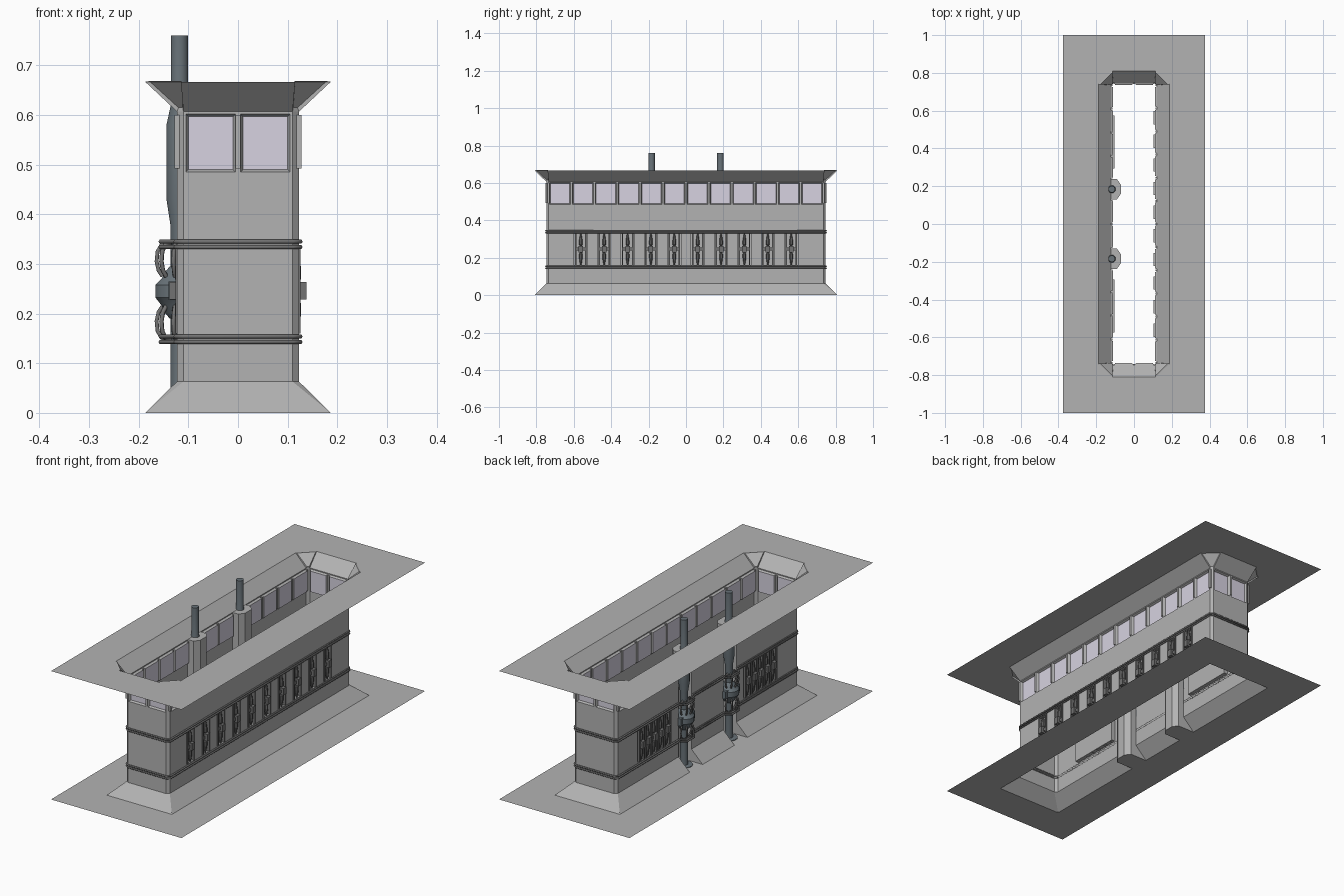
import bpy, bmesh, math
from mathutils import Vector

if "Cube" in bpy.data.objects:
    bpy.data.objects.remove(bpy.data.objects["Cube"])


def mat(name, col):
    m = bpy.data.materials.new(name)
    m.diffuse_color = (*col, 1)
    m.use_nodes = True
    m.node_tree.nodes["Principled BSDF"].inputs["Base Color"].default_value = m.diffuse_color
    return m


WALL = mat("wall_grey", (0.45, 0.45, 0.45))
GLASS = mat("window_glass", (0.68, 0.65, 0.75))
STEEL = mat("pipe_steel", (0.14, 0.17, 0.19))
DARK = mat("dark_metal", (0.17, 0.17, 0.17))


def finish(bm, name, mats, smooth=False):
    me = bpy.data.meshes.new(name)
    bm.to_mesh(me)
    bm.free()
    ob = bpy.data.objects.new(name, me)
    bpy.context.collection.objects.link(ob)
    for m in mats:
        me.materials.append(m)
    if smooth:
        bpy.ops.object.select_all(action='DESELECT')
        bpy.context.view_layer.objects.active = ob
        ob.select_set(True)
        bpy.ops.object.shade_smooth_by_angle(angle=math.radians(35))
    return ob


def face(bm, pts, n, mi=0):
    """Add a polygon whose normal looks along n."""
    f = bm.faces.new([bm.verts.new(p) for p in pts])
    f.material_index = mi
    f.normal_update()
    if f.normal.dot(Vector(n)) < 0:
        f.normal_flip()
    return f


def box(bm, lo, hi):
    x, y, z = zip(lo, hi)
    v = [bm.verts.new((x[i], y[j], z[k])) for i in (0, 1) for j in (0, 1) for k in (0, 1)]
    for q in ((0, 1, 3, 2), (4, 6, 7, 5), (0, 4, 5, 1), (2, 3, 7, 6), (0, 2, 6, 4), (1, 5, 7, 3)):
        bm.faces.new([v[i] for i in q])


def lathe(bm, prof, cx, cy, n=12):
    rings = [[bm.verts.new((cx + r * math.cos(2 * math.pi * (i + .5) / n),
                            cy + r * math.sin(2 * math.pi * (i + .5) / n), z))
              for i in range(n)] for r, z in prof]
    for a, b in zip(rings, rings[1:]):
        for i in range(n):
            j = (i + 1) % n
            bm.faces.new((a[i], a[j], b[j], b[i]))
    bm.faces.new(rings[0][::-1])
    bm.faces.new(rings[-1])


def tubes(name, paths, r, m, closed):
    cu = bpy.data.curves.new(name, 'CURVE')
    cu.dimensions = '3D'
    cu.bevel_depth, cu.bevel_resolution = r, 1
    for p in paths:
        s = cu.splines.new('POLY')
        s.points.add(len(p) - 1)
        for pt, c in zip(s.points, p):
            pt.co = (*c, 1)
        s.use_cyclic_u = closed
    cu.materials.append(m)
    ob = bpy.data.objects.new(name, cu)
    bpy.context.collection.objects.link(ob)
    bpy.ops.object.select_all(action='DESELECT')
    bpy.context.view_layer.objects.active = ob
    ob.select_set(True)
    bpy.ops.object.convert(target='MESH')


# key sizes: wall half sizes, chamfered flat extents, plate hole, levels
WX, WY, FX, FY, HX, HY = .123, .747, .11, .735, .187, .81
Z1, ZN0, ZN1, ZW, Z2, ZC = .063, .16, .33, .48, .607, .667
PY, PH, PX = .184, .053, -.118
STEP = FY / 6


def cell(bm, place, n, u0, u1, z0, z1, depth=0, inset=0, mi=0, rim=0):
    """Wall cell, optionally a recess with frame rim and bevelled sides."""
    def ring(k, d):
        return [place(u, z, d) for u, z in ((u0 + k, z0 + k), (u1 - k, z0 + k), (u1 - k, z1 - k), (u0 + k, z1 - k))]
    if not depth:
        face(bm, ring(0, 0), n)
        return
    loops = [ring(0, 0), ring(rim, 0), ring(rim + inset, depth)]
    for a, b in zip(loops, loops[1:]):
        if a != b:
            for i in range(4):
                j = (i + 1) % 4
                face(bm, [a[i], a[j], b[j], b[i]], n)
    face(bm, loops[2], n, mi)


def wall(bm, place, n, u0, u1, windows, niches=()):
    cell(bm, place, n, u0, u1, Z1, ZN0)
    cell(bm, place, n, u0, u1, ZN1, ZW)
    u = u0
    for a, b in niches:
        cell(bm, place, n, u, a, ZN0, ZN1)
        cell(bm, place, n, a, b, ZN0, ZN1, depth=.02)
        u = b
    cell(bm, place, n, u, u1, ZN0, ZN1)
    w = (u1 - u0) / windows
    for i in range(windows):
        cell(bm, place, n, u0 + i * w, u0 + (i + 1) * w, ZW, Z2, .011, .005, 1, .005)


# walls with windows and recesses
bm = bmesh.new()
UNITS_R = [-.5625 + .125 * i for i in range(10)]
wall(bm, lambda u, z, d: (WX - d, u, z), (1, 0, 0), -FY, FY, 12, [(y - .035, y + .035) for y in UNITS_R])
left = lambda u, z, d: (-WX + d, u, z)
NL = (-1, 0, 0)
wall(bm, left, NL, -FY, -PY - PH, 4, [(-.575, -.295)])
wall(bm, left, NL, PH - PY, PY - PH, 2)
wall(bm, left, NL, PY + PH, FY, 4, [(.295, .575)])
for s in (-1, 1):
    wall(bm, lambda u, z, d: (u, s * (WY - d), z), (0, s, 0), -FX, FX, 2)
    for t in (-1, 1):
        a, b = (t * FX, s * WY), (t * WX, s * FY)
        face(bm, [(*a, Z1), (*b, Z1), (*b, Z2), (*a, Z2)], (t, s, 0))
    # half octagon pipe niche with top cap
    c = s * PY
    pl = [(-WX, c - PH), (-.09, c - PH), (-.07, c - .025), (-.07, c + .025), (-.09, c + PH), (-WX, c + PH)]
    for a, b in zip(pl, pl[1:]):
        face(bm, [(*a, 0), (*b, 0), (*b, Z2), (*a, Z2)], NL)
    face(bm, [(*p, Z2) for p in pl], (0, 0, 1))
finish(bm, "walls", [WALL, GLASS])

# raised mullions on the long sides
bm = bmesh.new()
for s in (-1, 1):
    for i in range(13):
        y = -FY + i * STEP
        x0, x1 = sorted((s * .115, s * .128))
        box(bm, (x0, y - .005, ZW + .012), (x1, y + .005, Z2 - .007))
    y0, y1 = sorted((s * .74, s * .751))
    box(bm, (-.005, y0, ZW + .012), (.005, y1, Z2 - .007))
finish(bm, "window_mullions", [WALL])

# floor plate and skirt
bm = bmesh.new()
UP = (0, 0, 1)
segs = [(-HY, -PY - PH, -FY, -PY - PH), (PH - PY, PY - PH, PH - PY, PY - PH), (PY + PH, HY, PY + PH, FY)]
for s in (-1, 1):
    face(bm, [(-.375, s, 0), (.375, s, 0), (HX, s * HY, 0), (-HX, s * HY, 0)], UP)
    face(bm, [(s * .375, -1, 0), (s * .375, 1, 0), (s * HX, HY, 0), (s * HX, -HY, 0)], UP)
    face(bm, [(-HX, s * HY, 0), (HX, s * HY, 0), (FX, s * WY, Z1), (-FX, s * WY, Z1)], (0, s, 1))
    for t in (-1, 1):
        face(bm, [(t * HX, s * HY, 0), (t * FX, s * WY, Z1), (t * WX, s * FY, Z1)], (t, s, 1))
        y = s * PY + t * PH
        face(bm, [(-HX, y, 0), (-WX, y, 0), (-WX, y, Z1)], (0, -t, 0))
    face(bm, [(-HX, s * PY - PH, 0), (-.09, s * PY - PH, 0), (-.07, s * PY - .025, 0),
              (-.07, s * PY + .025, 0), (-.09, s * PY + PH, 0), (-HX, s * PY + PH, 0)], UP)
face(bm, [(HX, -HY, 0), (HX, HY, 0), (WX, FY, Z1), (WX, -FY, Z1)], (1, 0, 1))
for a, b, c, d in segs:
    face(bm, [(-HX, a, 0), (-HX, b, 0), (-WX, d, Z1), (-WX, c, Z1)], (-1, 0, 1))
finish(bm, "floor_and_skirt", [WALL])

# ceiling plate and flared cornice with framed corners
bm = bmesh.new()
cx, cy = .115, .74
corners = []
for s in (-1, 1):
    face(bm, [(-.375, s, ZC), (.375, s, ZC), (cx, s * HY, ZC), (-cx, s * HY, ZC)], UP)
    face(bm, [(s * .375, -1, ZC), (s * .375, 1, ZC), (s * HX, cy, ZC), (s * HX, -cy, ZC)], UP)
    face(bm, [(-FX, s * WY, Z2), (FX, s * WY, Z2), (cx, s * HY, ZC), (-cx, s * HY, ZC)], (0, s, -1))
    face(bm, [(s * WX, -FY, Z2), (s * WX, FY, Z2), (s * HX, cy, ZC), (s * HX, -cy, ZC)], (s, 0, -1))
    for t in (-1, 1):
        face(bm, [(t * .375, s, ZC), (t * cx, s * HY, ZC), (t * HX, s * cy, ZC)], UP)
        corners.append(face(bm, [(t * FX, s * WY, Z2), (t * WX, s * FY, Z2),
                                 (t * HX, s * cy, ZC), (t * cx, s * HY, ZC)], (t, s, -1)))
bmesh.ops.inset_individual(bm, faces=corners, thickness=.006, depth=-.006)
finish(bm, "ceiling_and_cornice", [WALL])

# vertical pipes with valve bodies, chimneys and floor discs
hoops = []
for k, s in enumerate((-1, 1)):
    c = s * PY
    bm = bmesh.new()
    lathe(bm, [(.042, .001), (.042, .004), (.019, .006), (.019, .38), (.027, .43), (.027, .58),
               (.018, .62), (.018, .76)], PX, c)
    lathe(bm, [(.02, .19), (.031, .202), (.036, .215), (.05, .232), (.05, .258), (.036, .272),
               (.031, .283), (.02, .295)], PX, c)
    finish(bm, f"chimney_pipe_{k + 1}", [STEEL], True)
    bm = bmesh.new()
    box(bm, (-.14, c - .058, .227), (-.122, c + .058, .265))
    finish(bm, f"valve_bracket_{k + 1}", [STEEL])
    for ang in (-75, -38, 0, 38, 75):
        a = math.radians(180 + ang)
        for m in (1, -1):
            hoops.append([(PX + r * math.cos(a), c + r * math.sin(a), .245 + m * dz)
                          for r, dz in ((.022, .097), (.036, .094), (.044, .08), (.046, .06), (.042, .042), (.034, .03))])
tubes("valve_hoops", hoops, .0045, DARK, False)

# paired band tubes, stepping out around the pipes
bx, by = WX + .003, WY + .002
plan = [(FX, -by), (bx, -FY), (bx, FY), (FX, by), (-FX, by), (-bx, FY)]
for c in (PY, -PY):
    plan += [(-bx, c + .055), (-.156, c + .03), (-.156, c - .03), (-bx, c - .055)]
plan += [(-bx, -FY), (-FX, -by)]
tubes("band_tubes", [[(x, y, z) for x, y in plan] for z in (.143, .154, .334, .345)], .0045, DARK, True)


# small valve units set in the wall recesses
def units(name, ys, side, w):
    bm = bmesh.new()
    x = side * .118
    def bx2(a, b, y0, y1, z0, z1):
        lo, hi = sorted((side * a, side * b))
        box(bm, (lo, y0, z0), (hi, y1, z1))
    for y in ys:
        lathe(bm, [(.003, .16), (.006, .175), (.01, .2), (.01, .22), (.006, .225), (.006, .265),
                   (.01, .27), (.01, .29), (.006, .315), (.003, .33)], x, y, 8)
        bx2(.104, .138, y - .012, y + .012, .228, .264)
        bx2(.104, .126, y - w, y + w, .238, .254)
        for s in (-1, 1):
            bx2(.106, .126, y + s * w - .004, y + s * w + .004, .16, .33)
    finish(bm, name, [DARK])


units("right_wall_valves", UNITS_R, 1, .027)
units("left_wall_valves", [s * (.435 + .052 * i) for s in (-1, 1) for i in range(-2, 3)], -1, .018)
